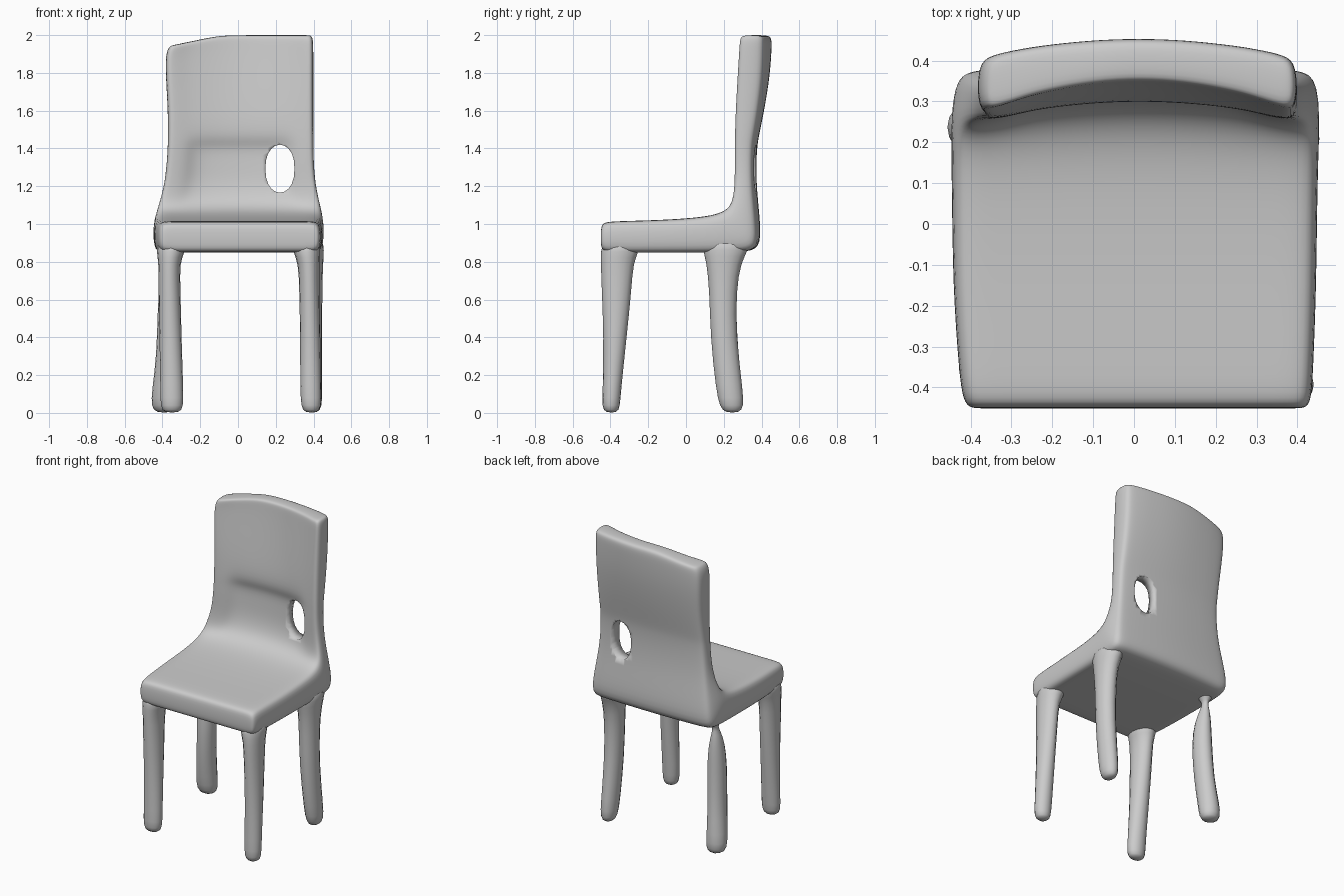
import bpy, bmesh, math


def loft(name, rings, levels):
    """Skin a list of equal-length point rings, cap both ends and smooth."""
    bm = bmesh.new()
    rows = [[bm.verts.new(p) for p in r] for r in rings]
    n = len(rows[0])
    for a, b in zip(rows, rows[1:]):
        for i in range(n):
            j = (i + 1) % n
            bm.faces.new((a[i], a[j], b[j], b[i]))
    return rows, bm, name, levels


def finish(rows, bm, name, levels, strip_caps=False):
    for r in (rows[0], rows[-1]):
        n = len(r)
        if strip_caps:  # quads between front and back columns
            for i in range(n // 2 - 1):
                bm.faces.new((r[i], r[i + 1], r[n - 2 - i], r[n - 1 - i]))
        else:
            bm.faces.new(r)
    bmesh.ops.recalc_face_normals(bm, faces=bm.faces)
    me = bpy.data.meshes.new(name)
    bm.to_mesh(me)
    bm.free()
    for p in me.polygons:
        p.use_smooth = True
    ob = bpy.data.objects.new(name, me)
    bpy.context.collection.objects.link(ob)
    if levels:
        sub = ob.modifiers.new("smooth", 'SUBSURF')
        sub.levels = sub.render_levels = levels
    return ob


# Seat and backrest: one slab swept back along the seat, then up the back
# (inner y, inner z, outer y, outer z, left x, right x, bow, recess)
stations = [
    (-.452, .985, -.452, .875, -.40, .42, 0, 0),
    (-.435, 1.01, -.435, .852, -.42, .435, 0, 0),
    (-.36, 1.015, -.36, .848, -.43, .44, 0, 0),
    (-.15, 1.02, -.15, .848, -.445, .448, 0, 0),
    (.05, 1.032, .10, .848, -.447, .45, 0, 0),
    (.16, 1.05, .30, .852, -.45, .455, .01, 0),
    (.215, 1.08, .395, .865, -.445, .455, .03, 0),
    (.24, 1.13, .395, 1.00, -.425, .44, .04, .012),
    (.25, 1.22, .375, 1.18, -.392, .412, .04, .025),
    (.25, 1.32, .372, 1.32, -.378, .402, .04, .03),
    (.25, 1.41, .378, 1.41, -.373, .40, .045, .03),
    (.25, 1.46, .385, 1.46, -.372, .40, .045, 0),
    (.252, 1.60, .415, 1.60, -.372, .40, .055, 0),
    (.26, 1.78, .445, 1.78, -.383, .40, .07, 0),
    (.268, 1.93, .455, 1.93, -.385, .40, .08, 0),
    (.272, 1.985, .455, 1.985, -.37, .398, .08, 0),
    (.29, 2.0, .435, 2.0, -.355, .385, .07, 0),
]
cols = [0, .04, .13, .2, .35, .5, .65, .8, .87, .96, 1]
rings = []
for ty, tz, by, bz, xl, xr, bow, rec in stations:
    front, back = [], []
    for t in cols:
        x = xl + (xr - xl) * t
        arc = 1 - (2 * t - 1) ** 2
        y0, y1 = ty + bow * arc, by - .6 * bow * (1 - arc)
        z0, z1 = tz, bz
        if .15 < t < .85:
            y0 += rec
        # the upper left corner sags
        sag = .055 * max(0, 1 - t / .36) * max(0, (tz - 1.75) / .25)
        z0, z1 = z0 - sag, z1 - sag
        e = .1 if t in (0, 1) else 0
        front.append((x, y0 + (y1 - y0) * e, z0 + (z1 - z0) * e))
        back.append((x, y1 + (y0 - y1) * e, z1 + (z0 - z1) * e))
    rings.append(front + back[::-1])
body = finish(*loft("seat_and_backrest", rings, 2), strip_caps=True)

# Oval hole through the lower right of the backrest
hole = []
for y in (.1, .6):
    hole.append([(.222 + .077 * math.cos(a), y,
                  1.293 + .127 * math.copysign(abs(math.sin(a)) ** .85, math.sin(a)))
                 for a in (math.tau * i / 20 for i in range(20))])
cutter = finish(*loft("hole_cutter", hole, 0))
cutter.hide_render = True
cutter.hide_set(True)
cut = body.modifiers.new("hole", 'BOOLEAN')
cut.object = cutter
cut.operation = 'DIFFERENCE'
cut.solver = 'EXACT'


def leg(name, sections):
    """Sections are (z, x min, x max, y min, y max)."""
    rs = []
    for z, xa, xb, ya, yb in sections:
        ring = []
        for i in range(8):
            a = math.tau * (i + .5) / 8
            ring.append(((xa + xb) / 2 + (xb - xa) * .56 * math.cos(a),
                         (ya + yb) / 2 + (yb - ya) * .56 * math.sin(a), z))
        rs.append(ring)
    return finish(*loft(name, rs, 1))


# Front legs, tapering down to small rounded feet
leg("front_left_leg", [
    (0, -.39, -.31, -.425, -.365), (.03, -.41, -.29, -.445, -.35),
    (.12, -.41, -.29, -.44, -.345), (.4, -.415, -.30, -.435, -.315),
    (.65, -.42, -.305, -.445, -.29), (.8, -.42, -.31, -.45, -.28),
    (.85, -.43, -.28, -.45, -.25), (.92, -.43, -.28, -.44, -.25)])
leg("front_right_leg", [
    (0, .355, .42, -.425, -.365), (.03, .335, .44, -.445, -.35),
    (.12, .33, .44, -.44, -.345), (.4, .33, .435, -.435, -.315),
    (.65, .325, .43, -.445, -.29), (.8, .32, .43, -.45, -.28),
    (.85, .29, .435, -.45, -.25), (.92, .29, .435, -.44, -.25)])

# Back legs, feet kicked backwards; the left one pinches to a neck at the top
leg("back_right_leg", [
    (0, .37, .42, .21, .28), (.03, .35, .445, .18, .305),
    (.12, .345, .445, .16, .30), (.4, .335, .445, .13, .265),
    (.65, .33, .445, .125, .265), (.8, .33, .45, .11, .29),
    (.86, .31, .455, .09, .33), (.93, .31, .45, .09, .33)])
leg("back_left_leg", [
    (0, -.43, -.35, .21, .28), (.03, -.46, -.33, .18, .305),
    (.12, -.455, -.33, .165, .30), (.3, -.43, -.325, .14, .275),
    (.55, -.425, -.31, .13, .265), (.7, -.415, -.325, .15, .26),
    (.78, -.40, -.35, .185, .25), (.82, -.385, -.36, .205, .24),
    (.845, -.40, -.34, .19, .26), (.88, -.43, -.31, .16, .29)])
